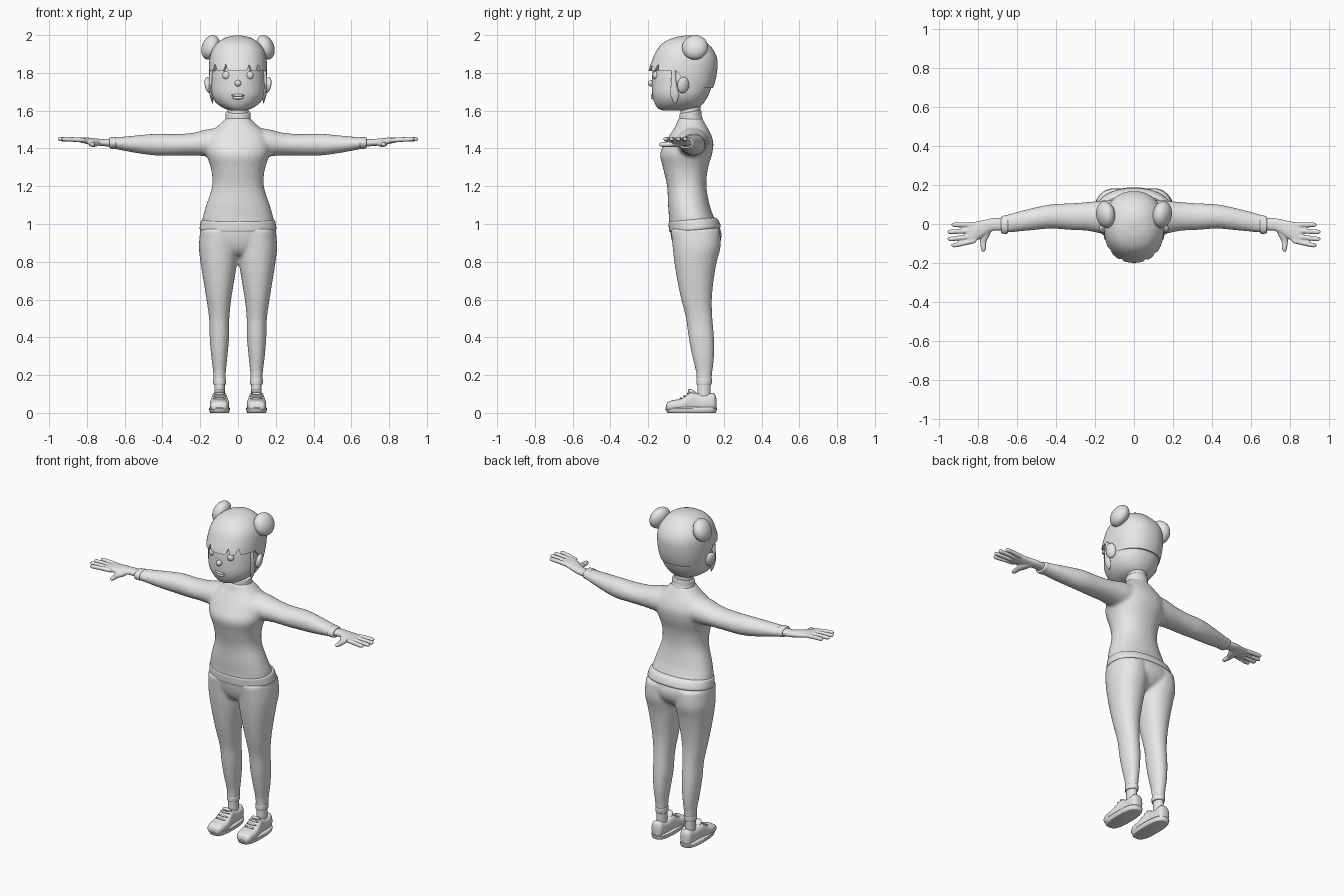
import bpy, bmesh, math
from mathutils import Matrix, Vector, Euler

grey = bpy.data.materials.new("plain grey")
grey.diffuse_color = (0.8, 0.8, 0.8, 1)


def spline(rows, sub):
    """Smooth in-between rows through the given rows."""
    out = []
    for i in range(len(rows) - 1):
        p = [rows[max(0, min(len(rows) - 1, i + k))] for k in (-1, 0, 1, 2)]
        for s in range(sub):
            t = s / sub
            out.append([0.5 * (2 * b + (c - a) * t + (2 * a - 5 * b + 4 * c - d) * t * t
                               + (3 * b - a - 3 * c + d) * t ** 3) for a, b, c, d in zip(*p)])
    return out + [list(rows[-1])]


def oval(theta, n):
    c, s = math.cos(theta), math.sin(theta)
    return (math.copysign(abs(c) ** (2 / n), c), math.copysign(abs(s) ** (2 / n), s))


def loft(axis, rows, n=2.0, seg=32, sub=4, shear=0.0):
    """Rows are (position, a0, a1, b0, b1): extents on the two other axes."""
    def add(bm):
        rings = []
        for t, a0, a1, b0, b1 in spline(rows, sub):
            ring = []
            for k in range(seg):
                u, v = oval(2 * math.pi * k / seg, n)
                a, b = (a0 + a1) / 2 + u * (a1 - a0) / 2, (b0 + b1) / 2 + v * (b1 - b0) / 2
                p = t + shear * b
                co = {'x': (p, a, b), 'y': (a, p, b), 'z': (a, b, p)}[axis]
                ring.append(bm.verts.new(co))
            rings.append(ring)
        for r, q in zip(rings, rings[1:]):
            for k in range(seg):
                j = (k + 1) % seg
                bm.faces.new((r[k], r[j], q[j], q[k]))
        bm.faces.new(rings[0])
        bm.faces.new(rings[-1])
    return add


def blob(loc, radii, rot=(0, 0, 0), seg=24):
    def add(bm):
        m = Matrix.LocRotScale(Vector(loc), Euler(rot), Vector(radii))
        bmesh.ops.create_uvsphere(bm, u_segments=seg, v_segments=seg // 2, radius=1, matrix=m)
    return add


def part(name, shapes, mirror=False, voxel=0, smooth=4):
    """One object from several shapes, optionally mirrored and fused."""
    bm = bmesh.new()
    for add in shapes:
        add(bm)
    bmesh.ops.recalc_face_normals(bm, faces=bm.faces)
    me = bpy.data.meshes.new(name)
    bm.to_mesh(me)
    bm.free()
    me.materials.append(grey)
    for p in me.polygons:
        p.use_smooth = True
    if not voxel:
        me.set_sharp_from_angle(angle=math.radians(40))
    ob = bpy.data.objects.new(name, me)
    bpy.context.collection.objects.link(ob)
    if mirror:
        m = ob.modifiers.new("mirror", 'MIRROR')
        m.use_mirror_merge = False
    if voxel:
        m = ob.modifiers.new("fuse", 'REMESH')
        m.mode, m.voxel_size, m.use_smooth_shade = 'VOXEL', voxel, True
        m = ob.modifiers.new("soften", 'SMOOTH')
        m.factor, m.iterations = 0.5, smooth
    return ob


def sym(rows):
    """Rows (z, half width, front y, back y) to loft rows."""
    return [(z, -w, w, f, b) for z, w, f, b in rows]


# Sweater: body and both sleeves fused together
body = loft('z', sym([(0.99, .19, -.09, .165), (1.03, .188, -.09, .15), (1.1, .168, -.095, .125),
                      (1.2, .137, -.10, .108), (1.29, .142, -.12, .115), (1.37, .168, -.137, .138),
                      (1.43, .172, -.11, .145), (1.48, .15, -.08, .13), (1.52, .105, -.055, .108),
                      (1.56, .065, -.04, .085)]), n=2.2, seg=48)
sleeve = loft('x', [(.06, -.06, .125, 1.35, 1.515), (.16, -.05, .12, 1.358, 1.502),
                    (.24, -.035, .112, 1.363, 1.483), (.33, -.03, .106, 1.362, 1.476),
                    (.43, -.024, .1, 1.362, 1.478), (.54, -.034, .077, 1.376, 1.469),
                    (.665, -.046, .044, 1.4, 1.457)])
part("sweater", [body, sleeve], mirror=True, voxel=.01, smooth=5)
part("sweater_hem", [loft('z', sym([(.965, .2, -.086, .18), (.975, .203, -.09, .184),
                                    (1.0, .199, -.092, .175), (1.015, .195, -.092, .164),
                                    (1.022, .186, -.086, .153)]), n=2.2, seg=48, shear=.08)])
part("collar", [loft('z', sym([(1.525, .066, -.038, .088), (1.535, .07, -.042, .09),
                               (1.56, .066, -.036, .083), (1.585, .066, -.034, .081),
                               (1.59, .06, -.028, .075)]), shear=.16)])
part("sleeve_cuff", [loft('x', [(.645, -.044, .044, 1.402, 1.457), (.65, -.05, .046, 1.398, 1.46),
                                (.675, -.049, .04, 1.399, 1.459), (.68, -.044, .034, 1.404, 1.455)])],
     mirror=True)

# Hands: palm, four fingers and thumb
hand = [loft('x', [(.66, -.035, .03, 1.408, 1.45), (.72, -.035, .03, 1.413, 1.45),
                   (.77, -.062, .02, 1.418, 1.455), (.81, -.088, .012, 1.426, 1.458),
                   (.845, -.098, .003, 1.434, 1.458), (.855, -.09, -.004, 1.438, 1.455)], n=2.3)]
for y0, y1, tip in ((-.004, -.004, .935), (-.032, -.04, .955), (-.06, -.076, .955), (-.085, -.108, .935)):
    r = .0125
    rows = [(x, y - r * k, y + r * k, z - r * k, z + r * k) for x, y, z, k in (
        (.81, y0, 1.443, 1), (.86, (y0 + y1) / 2, 1.447, 1), (tip - .02, y1, 1.449, .95),
        (tip - .005, y1, 1.45, .7), (tip, y1, 1.45, .25))]
    hand.append(loft('x', rows, seg=14))
hand.append(loft('y', [(.0, .725, .765, 1.415, 1.447), (-.05, .735, .79, 1.408, 1.444),
                       (-.09, .755, .788, 1.408, 1.436), (-.125, .757, .783, 1.408, 1.434),
                       (-.142, .764, .778, 1.414, 1.428)], seg=16))
part("hand", hand, mirror=True, voxel=.0045, smooth=3)

# Trousers: pelvis and both legs fused together
leg = loft('z', [(.16, .066, .13, .057, .135), (.22, .064, .132, .052, .14), (.3, .056, .142, .033, .149),
                 (.4, .047, .15, .014, .148), (.5, .046, .153, .0, .14), (.6, .036, .167, -.025, .137),
                 (.7, .02, .183, -.046, .146), (.8, .004, .199, -.062, .163), (.88, -.004, .207, -.071, .183),
                 (.97, -.01, .2, -.08, .18)], n=2.15)
pelvis = loft('z', sym([(.835, .05, -.03, .11), (.86, .11, -.055, .15), (.9, .165, -.072, .18),
                        (.95, .19, -.082, .188), (1.0, .19, -.085, .17)]), n=2.2, seg=48)
part("trousers", [leg, pelvis], mirror=True, voxel=.01, smooth=4)
part("trouser_cuff", [loft('z', [(.15, .066, .128, .058, .132), (.154, .063, .131, .055, .136),
                                 (.178, .063, .131, .055, .138), (.183, .066, .128, .058, .134)])], mirror=True)
part("sock", [loft('z', [(.05, .07, .125, .06, .13), (.16, .07, .125, .061, .13)])], mirror=True)

# Shoes: upper, sole, tongue and laces
part("shoe_upper", [loft('y', [(-.106, .08, .12, .018, .035), (-.098, .06, .14, .012, .056),
                               (-.07, .05, .148, .01, .067), (-.03, .047, .149, .01, .074),
                               (.0, .05, .146, .01, .092), (.03, .055, .141, .01, .112),
                               (.06, .058, .137, .01, .104), (.1, .059, .136, .01, .096),
                               (.14, .062, .134, .01, .106), (.155, .07, .125, .012, .095),
                               (.161, .084, .111, .02, .075)], n=2.7, sub=3)], mirror=True)
part("shoe_sole", [loft('z', [(.0, .05, .145, -.095, .155), (.004, .046, .15, -.102, .16),
                              (.024, .043, .154, -.11, .164), (.03, .05, .148, -.104, .158)],
                        n=2.8, sub=2)], mirror=True)
part("shoe_tongue", [blob((.098, .035, .108), (.028, .03, .012), (-.6, 0, 0))], mirror=True)
part("shoe_laces", [blob((.098, y, z), (.036, .006, .006), seg=12)
                    for y, z in ((-.028, .076), (-.008, .088), (.012, .102))], mirror=True)

# Head and neck
part("neck", [loft('z', sym([(1.5, .056, -.03, .076), (1.6, .056, -.03, .076), (1.68, .056, -.03, .08)]))])
part("head", [loft('z', sym([(1.6, .03, -.115, -.01), (1.606, .058, -.138, .04), (1.622, .092, -.156, .075),
                             (1.65, .123, -.17, .1), (1.69, .142, -.179, .122), (1.75, .146, -.18, .143),
                             (1.81, .143, -.176, .152), (1.88, .132, -.155, .145), (1.94, .1, -.11, .105),
                             (1.965, .05, -.04, .06)]), n=2.15, seg=48)])
part("ear", [blob((.156, -.015, 1.735), (.018, .032, .044), (0, .2, .35))], mirror=True)
part("eye", [blob((.062, -.161, 1.787), (.021, .016, .021))], mirror=True)
part("nose", [blob((0, -.185, 1.745), (.017, .016, .017))])
part("lips", [blob((0, -.172, 1.681), (.036, .014, .008)), blob((0, -.171, 1.668), (.03, .014, .009))])


# Hair cap: lower edge follows fringe, ears and nape, with small notches in the fringe
def hair_cap(bm):
    prof = spline(sym([(1.69, .142, -.2, .13), (1.75, .15, -.2, .153), (1.81, .154, -.198, .165),
                       (1.87, .151, -.178, .166), (1.92, .138, -.155, .146), (1.96, .108, -.12, .112),
                       (1.985, .07, -.07, .08), (1.996, .03, -.015, .045), (1.999, .004, .01, .016)]), 12)

    def at(z, th, inset=1.0):
        i = next((i for i in range(1, len(prof)) if prof[i][0] >= z), len(prof) - 1)
        p, q = prof[i - 1], prof[i]
        f = min(1, max(0, (z - p[0]) / (q[0] - p[0])))
        _, _, w, yf, yb = [a + (b - a) * f for a, b in zip(p, q)]
        u, v = oval(th, 2.25)
        return (u * w * inset, (yf + yb) / 2 + v * (yb - yf) / 2 * inset, z)

    seg, rows = 128, 28
    rings = [[] for _ in range(rows + 2)]
    for k in range(seg):
        th = 2 * math.pi * k / seg
        x, y, _ = at(1.81, th)
        low = 1.81 - .09 * min(1, max(0, (y + .05) / .08))
        if y < -.12:
            low += max(max(0, 1 - abs(x - c) / .011) for c in (-.122, -.065, .06, .107)) * .04
        rings[0].append(bm.verts.new(at(low, th, .86)))
        for r in range(rows + 1):
            f = math.sin(r / rows * math.pi / 2)
            rings[r + 1].append(bm.verts.new(at(low + (1.999 - low) * f, th)))
    for a, b in zip(rings, rings[1:]):
        for k in range(seg):
            j = (k + 1) % seg
            bm.faces.new((a[k], a[j], b[j], b[k]))
    bm.faces.new(rings[-1])


part("hair_cap", [hair_cap])
part("hair_bun", [blob((.145, .048, 1.935), (.046, .069, .067), (0, -.35, -.15), seg=32)], mirror=True)
part("side_lock", [loft('z', [(1.637, .132, .135, -.06, -.055), (1.66, .131, .144, -.073, -.043),
                              (1.69, .135, .151, -.083, -.038), (1.74, .138, .154, -.08, -.05),
                              (1.83, .13, .15, -.075, -.055)], seg=16)], mirror=True)
